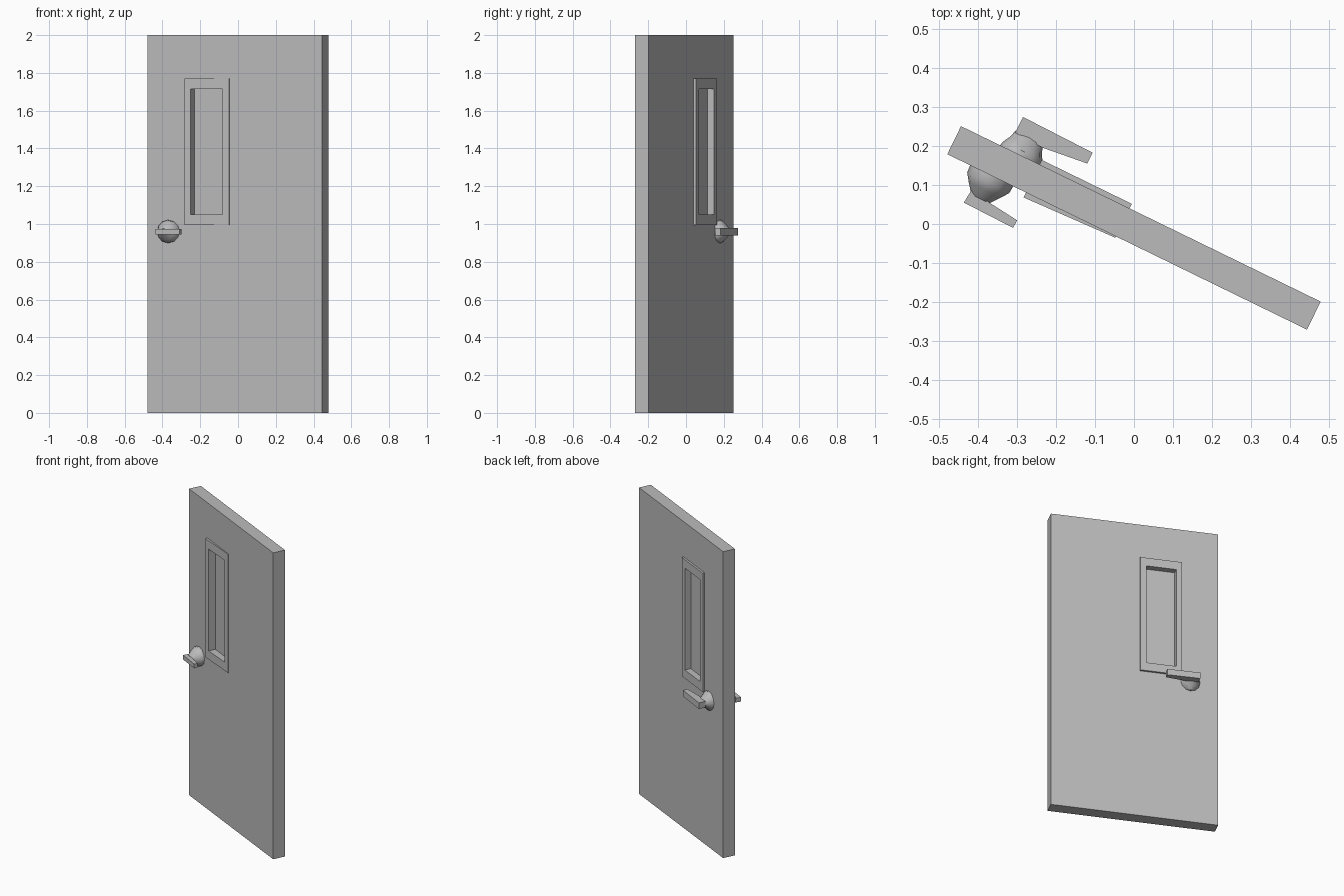
import bpy, bmesh, math

if "Cube" in bpy.data.objects:
    bpy.data.objects.remove(bpy.data.objects["Cube"])

SWING = math.radians(-26)   # the door stands partly open

grey = bpy.data.materials.new("door grey")
grey.use_nodes = True
colour = (0.5, 0.5, 0.5, 1)
grey.diffuse_color = colour
grey.node_tree.nodes["Principled BSDF"].inputs["Base Color"].default_value = colour


def finish(name, bm, smooth=False):
    """Turn a bmesh in door space (x along, y through, z up) into an object."""
    bmesh.ops.recalc_face_normals(bm, faces=bm.faces)
    mesh = bpy.data.meshes.new(name)
    bm.to_mesh(mesh)
    bm.free()
    mesh.materials.append(grey)
    ob = bpy.data.objects.new(name, mesh)
    bpy.context.collection.objects.link(ob)
    ob.location.y = -0.01
    ob.rotation_euler.z = SWING
    if smooth:
        bpy.ops.object.select_all(action='DESELECT')
        ob.select_set(True)
        bpy.context.view_layer.objects.active = ob
        bpy.ops.object.shade_smooth_by_angle(angle=math.radians(40))
    return ob


def frame(name, outer, inner, front, back):
    """Rectangular ring; front and back give the depth at a position along x."""
    bm = bmesh.new()

    def loop(rect, depth):
        x0, x1, z0, z1 = rect
        return [bm.verts.new((x, depth(x), z))
                for x, z in ((x0, z0), (x1, z0), (x1, z1), (x0, z1))]

    loops = [loop(outer, front), loop(outer, back), loop(inner, back), loop(inner, front)]
    for a, b in zip(loops, loops[1:] + loops[:1]):
        for i in range(4):
            j = (i + 1) % 4
            bm.faces.new((a[i], a[j], b[j], b[i]))
    return finish(name, bm)


def neck(name, x, z, rings, sides=12):
    """Rose tapering into the lever: rings of depth, half width, half height."""
    bm = bmesh.new()
    loops = []
    for y, rx, rz in rings:
        angles = [2 * math.pi * i / sides for i in range(sides)]
        loops.append([bm.verts.new((x + rx * math.cos(a), y, z + rz * math.sin(a)))
                      for a in angles])
    for a, b in zip(loops, loops[1:]):
        for i in range(sides):
            j = (i + 1) % sides
            bm.faces.new((a[i], a[j], b[j], b[i]))
    bm.faces.new(loops[0])
    bm.faces.new(loops[-1])
    return finish(name, bm, smooth=True)


def prism(name, outline, z0, z1):
    """Extrude a plan outline upwards."""
    bm = bmesh.new()
    base = bm.faces.new([bm.verts.new((x, y, z0)) for x, y in outline])
    top = bmesh.ops.extrude_face_region(bm, geom=[base])["geom"]
    bmesh.ops.translate(bm, vec=(0, 0, z1 - z0),
                        verts=[g for g in top if isinstance(g, bmesh.types.BMVert)])
    return finish(name, bm)


# Door slab with window opening
half, thick = 0.5135, 0.04
opening = (-0.253, -0.07, 1.05, 1.715)
trim = (-0.289, -0.032, 0.995, 1.77)
frame("door_slab", (-half, half, 0, 2), opening, lambda x: -thick, lambda x: thick)

# Window trims: the front one leans slightly into the slab
frame("front_window_trim", trim, opening,
      lambda x: -0.054 + 0.04 * (x - trim[0]), lambda x: -0.03)
frame("back_window_trim", trim, opening, lambda x: 0.03, lambda x: 0.053)

# Recessed window pane
x0, x1, z0, z1 = opening
prism("window_pane", [(x0, -0.006), (x1, -0.006), (x1, 0.013), (x0, 0.013)], z0, z1)

# Front handle
neck("front_handle_neck", -0.387, 0.96,
     [(-0.035, 0.062, 0.06), (-0.06, 0.06, 0.06), (-0.08, 0.046, 0.046), (-0.106, 0.026, 0.016)])
prism("front_lever", [(-0.421, -0.133), (-0.417, -0.092), (-0.366, -0.104),
                      (-0.278, -0.114), (-0.279, -0.136)], 0.945, 0.973)

# Back handle
neck("back_handle_neck", -0.343, 0.96,
     [(0.035, 0.06, 0.06), (0.052, 0.056, 0.06), (0.07, 0.046, 0.042), (0.092, 0.039, 0.018)])
prism("back_lever", [(-0.381, 0.131), (-0.381, 0.086), (-0.301, 0.082),
                     (-0.18, 0.096), (-0.18, 0.127)], 0.94, 0.98)
